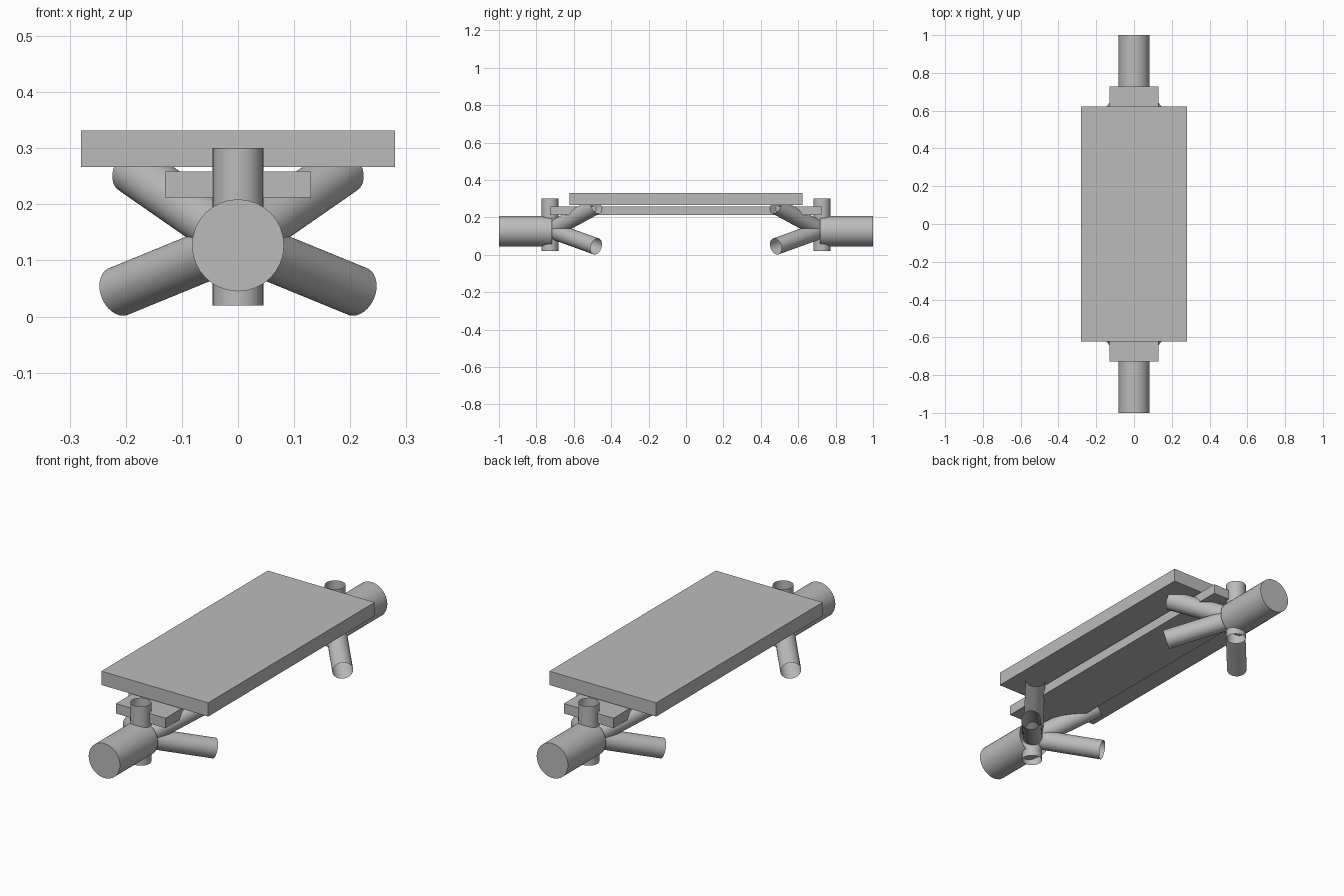
import bpy
from mathutils import Vector

if "Cube" in bpy.data.objects:
    bpy.data.objects.remove(bpy.data.objects["Cube"], do_unlink=True)

grey = bpy.data.materials.new("plain_grey")
grey.use_nodes = True
grey.diffuse_color = (0.5, 0.5, 0.5, 1)
grey.node_tree.nodes["Principled BSDF"].inputs["Base Color"].default_value = (0.5, 0.5, 0.5, 1)


def box(name, size, z_low):
    bpy.ops.mesh.primitive_cube_add(size=1, location=(0, 0, z_low + size[2] / 2))
    ob = bpy.context.object
    ob.name = name
    ob.scale = size
    bpy.ops.object.transform_apply(location=False, rotation=False, scale=True)
    ob.data.materials.append(grey)


def tube(name, start, end, radius):
    """Open smooth cylinder between two points."""
    a, b = Vector(start), Vector(end)
    axis = b - a
    bpy.ops.mesh.primitive_cylinder_add(
        vertices=32, radius=radius, depth=axis.length, end_fill_type='NOTHING',
        location=(a + b) / 2, rotation=axis.to_track_quat('Z', 'Y').to_euler())
    ob = bpy.context.object
    ob.name = name
    ob.data.materials.append(grey)
    bpy.ops.object.shade_smooth_by_angle()


def disc(name, centre, radius):
    bpy.ops.mesh.primitive_circle_add(
        vertices=32, radius=radius, fill_type='NGON', location=centre,
        rotation=Vector((0, centre[1], 0)).to_track_quat('Z', 'Y').to_euler())
    ob = bpy.context.object
    ob.name = name
    ob.data.materials.append(grey)


# Deck and the narrow beam beneath it
box("deck", (0.56, 1.246, 0.065), 0.267)
box("under_beam", (0.26, 1.456, 0.047), 0.212)

# Matching hub, post and splayed legs at each end
HUB_Z, HUB_R, LEG_R = 0.127, 0.082, 0.045
for end, s in (("front", -1), ("back", 1)):
    tube(end + "_hub", (0, s * 0.716, HUB_Z), (0, s, HUB_Z), HUB_R)
    disc(end + "_hub_cap", (0, s, HUB_Z), HUB_R)
    tube(end + "_post", (0, s * 0.727, 0.02), (0, s * 0.727, 0.3), LEG_R)
    for side, m in (("left", 1), ("right", -1)):
        root = (0, s * 0.72, HUB_Z + 0.005)
        tube(f"{end}_{side}_upper_leg", root, (m * 0.187, s * 0.48, 0.262), LEG_R)
        tube(f"{end}_{side}_lower_leg", root, (m * 0.2125, s * 0.48, 0.045), LEG_R)
